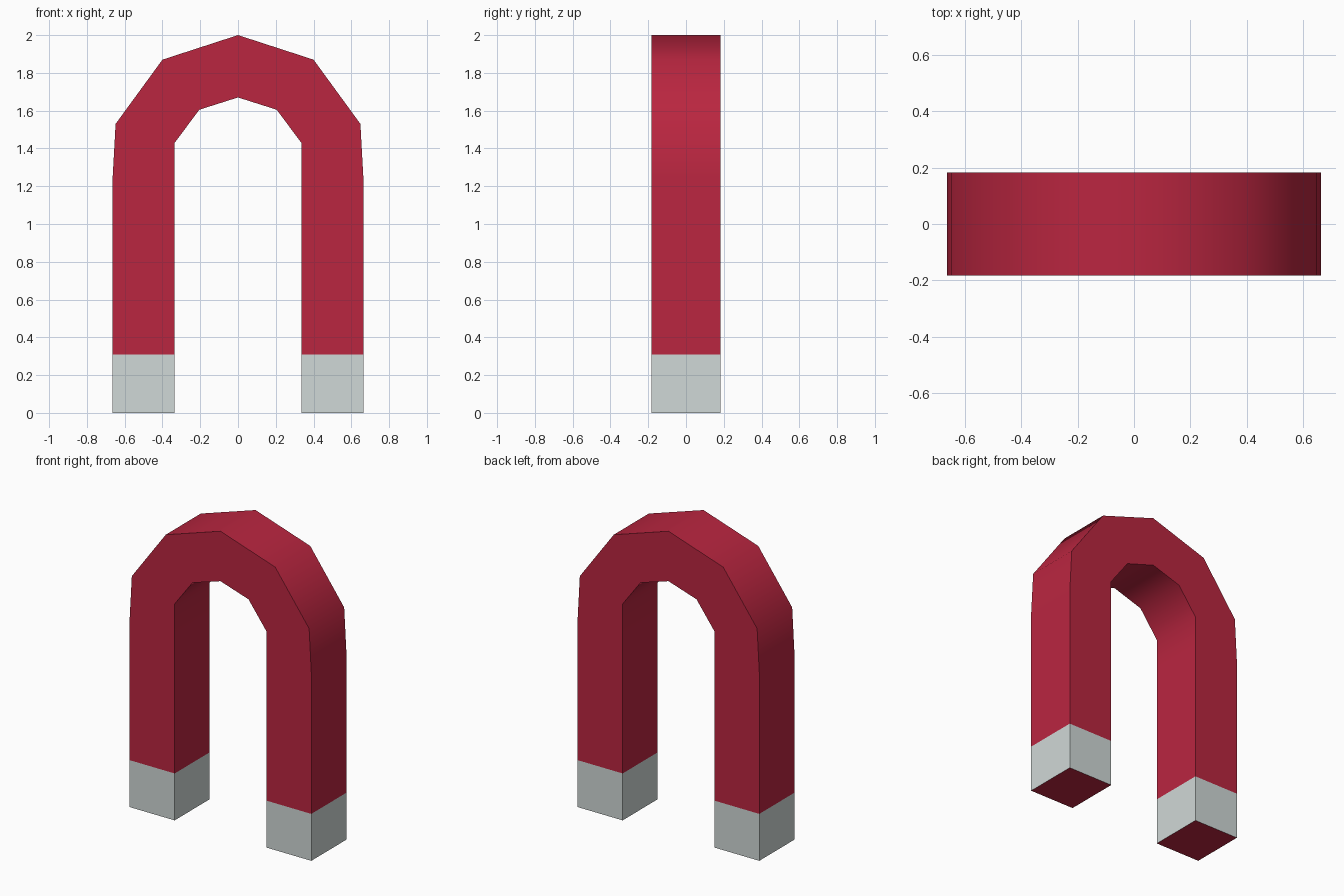
import bpy, bmesh, math

if "Cube" in bpy.data.objects:
    bpy.data.objects.remove(bpy.data.objects["Cube"])

HALF_DEPTH = 0.183
TIP_HEIGHT = 0.31


def material(name, color):
    m = bpy.data.materials.new(name)
    m.diffuse_color = (*color, 1)
    m.use_nodes = True
    m.node_tree.nodes["Principled BSDF"].inputs["Base Color"].default_value = m.diffuse_color
    return m


red = material("red paint", (0.49, 0.019, 0.051))
steel = material("pale steel", (0.63, 0.69, 0.68))

# Cross-section stations up the left leg to the crown: (outer x, z), (inner x, z)
half = [
    ((-0.664, 0.0), (-0.335, 0.0)),
    ((-0.664, TIP_HEIGHT), (-0.335, TIP_HEIGHT)),
    ((-0.664, 1.24), (-0.335, 1.24)),
    ((-0.648, 1.53), (-0.335, 1.43)),
    ((-0.40, 1.87), (-0.205, 1.605)),
]
crown = [((0, 2.0), (0, 1.67))]
mirrored = [tuple((-x, z) for x, z in station) for station in reversed(half)]

# Horseshoe body: sweep rectangular sections along the arch
bm = bmesh.new()
rings = []
for (ox, oz), (ix, iz) in half + crown + mirrored:
    rings.append([bm.verts.new(p) for p in (
        (ox, -HALF_DEPTH, oz), (ix, -HALF_DEPTH, iz),
        (ix, HALF_DEPTH, iz), (ox, HALF_DEPTH, oz))])
for a, b in zip(rings, rings[1:]):
    for i in range(4):
        j = (i + 1) % 4
        bm.faces.new((a[i], a[j], b[j], b[i]))
bm.faces.new(rings[0])
bm.faces.new(rings[-1])
bmesh.ops.recalc_face_normals(bm, faces=bm.faces[:])

# Steel tips: the leg sides below the tip height; the undersides stay red
for f in bm.faces:
    z = f.calc_center_median().z
    f.material_index = 1 if 0.01 < z < TIP_HEIGHT else 0

mesh = bpy.data.meshes.new("horseshoe_magnet")
bm.to_mesh(mesh)
bm.free()
mesh.materials.append(red)
mesh.materials.append(steel)
obj = bpy.data.objects.new("horseshoe_magnet", mesh)
bpy.context.collection.objects.link(obj)

# Smooth around the bend, crisp at the front and back edges
bpy.context.view_layer.objects.active = obj
obj.select_set(True)
bpy.ops.object.shade_smooth_by_angle(angle=math.radians(60))
